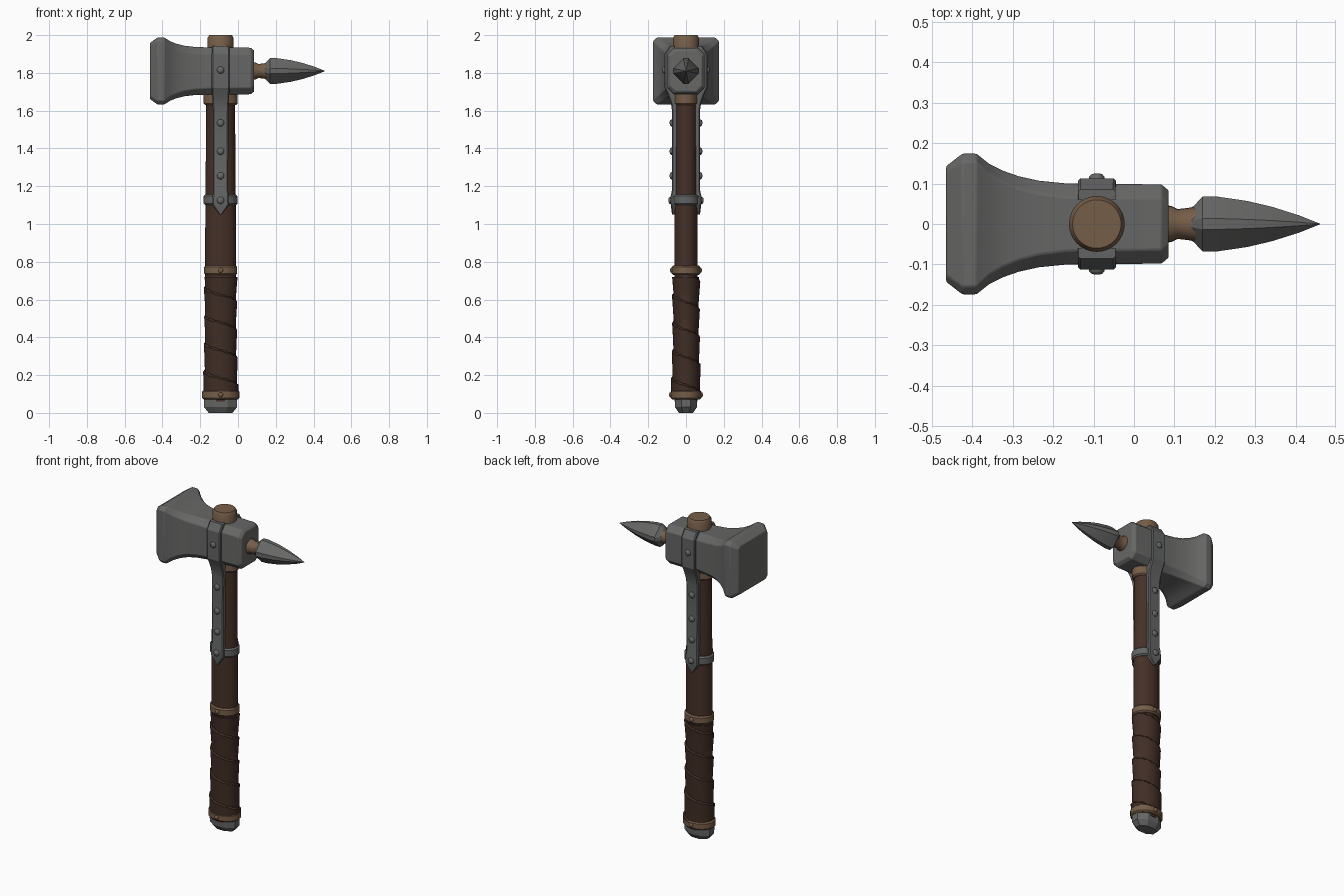
import bpy, math
from math import pi, cos, sin
from mathutils import Vector

if "Cube" in bpy.data.objects:
    bpy.data.objects.remove(bpy.data.objects["Cube"])

AX, HZ = -0.092, 1.81          # shaft axis x, head centre height


def mat(name, c):
    m = bpy.data.materials.new(name)
    m.diffuse_color = (*c, 1)
    m.use_nodes = True
    m.node_tree.nodes["Principled BSDF"].inputs["Base Color"].default_value = m.diffuse_color
    return m


IRON = mat("iron grey", (0.135, 0.135, 0.133))
STRAP = mat("strap grey", (0.125, 0.127, 0.128))
WOOD = mat("dark wood", (0.060, 0.030, 0.021))
WRAP = mat("leather brown", (0.052, 0.027, 0.019))
TAN = mat("tan leather", (0.180, 0.110, 0.065))


def loft(name, rings, material, bevel=0, angle=35):
    """Skin a list of equal-length point rings, with capped ends."""
    n = len(rings[0])
    verts = [p for r in rings for p in r]
    faces = [tuple(reversed(range(n))), tuple(range(len(verts) - n, len(verts)))]
    for i in range(len(rings) - 1):
        for j in range(n):
            a, b = i * n + j, i * n + (j + 1) % n
            faces.append((a, b, b + n, a + n))
    me = bpy.data.meshes.new(name)
    me.from_pydata(verts, [], faces)
    me.materials.append(material)
    ob = bpy.data.objects.new(name, me)
    bpy.context.collection.objects.link(ob)
    bpy.ops.object.select_all(action='DESELECT')
    ob.select_set(True)
    bpy.context.view_layer.objects.active = ob
    bpy.ops.object.mode_set(mode='EDIT')
    bpy.ops.mesh.select_all(action='SELECT')
    bpy.ops.mesh.normals_make_consistent(inside=False)
    bpy.ops.object.mode_set(mode='OBJECT')
    if bevel:
        b = ob.modifiers.new("bevel", 'BEVEL')
        b.width, b.segments, b.limit_method = bevel, 2, 'ANGLE'
    bpy.ops.object.shade_smooth_by_angle(angle=math.radians(angle))
    return ob


def oval(z, rx, ry, n=32, off=0.0):
    return [(AX + rx * cos(2 * pi * j / n + off), ry * sin(2 * pi * j / n + off), z) for j in range(n)]


def turned(name, prof, material, n=32, off=0.0, angle=35):
    return loft(name, [oval(z, rx, ry, n, off) for z, rx, ry in prof], material, 0, angle)


def section(x, hy, hz, c):
    """Chamfered rectangle across the head."""
    return [(x, y, HZ + z) for y, z in (
        (hy, hz - c), (hy - c, hz), (c - hy, hz), (-hy, hz - c),
        (-hy, c - hz), (c - hy, -hz), (hy - c, -hz), (hy, c - hz))]


def band(name, z0, z1, rx, ry, material):
    c = 0.008
    turned(name, [(z0, rx - c, ry - c), (z0 + c, rx, ry), (z1 - c, rx, ry), (z1, rx - c, ry - c)], material)


# shaft and faceted pommel
turned("shaft", [(0.06, 0.082, 0.062), (0.9, 0.082, 0.062), (1.3, 0.079, 0.061), (1.64, 0.076, 0.060),
                 (1.95, 0.064, 0.064)], WOOD)
turned("pommel", [(0.0, 0.068, 0.04), (0.03, 0.094, 0.062), (0.085, 0.094, 0.065)],
       IRON, 8, pi / 8, 20)

# spiral leather grip: radius steps along a helix
rings = []
for i in range(123):
    z = 0.11 + 0.005 * i
    t = (z - 0.42) / 0.31
    ring = []
    for j in range(40):
        a = 2 * pi * j / 40
        r = 0.009 * ((z / 0.147 + a / (2 * pi)) % 1.0) + 0.006 * t * t - 0.003 * t - 0.003
        ring.append((AX + (0.082 + r) * cos(a), (0.068 + r) * sin(a), z))
    rings.append(ring)
loft("leather_grip", rings, WRAP, 0, 40)

# bands along the shaft
band("lower_band", 0.072, 0.120, 0.099, 0.081, TAN)
band("upper_grip_band", 0.73, 0.780, 0.088, 0.076, TAN)
band("strap_ring", 1.10, 1.155, 0.090, 0.074, STRAP)
band("neck_collar", 1.63, 1.70, 0.090, 0.066, TAN)

# top peg
turned("top_peg", [(1.90, 0.068, 0.068), (1.985, 0.069, 0.069), (2.0, 0.060, 0.060)], TAN)

# hammer head: flared striking face into a chamfered block
loft("hammer_head", [section(*s) for s in (
    (-0.465, 0.143, 0.150, 0.016), (-0.425, 0.174, 0.177, 0.020), (-0.390, 0.174, 0.177, 0.020),
    (-0.360, 0.150, 0.158, 0.024), (-0.325, 0.132, 0.144, 0.027), (-0.285, 0.118, 0.134, 0.030),
    (-0.235, 0.107, 0.128, 0.032), (-0.165, 0.100, 0.125, 0.034), (0.068, 0.098, 0.123, 0.034),
    (0.086, 0.083, 0.108, 0.030))], IRON, 0.004, 30)


# spike socket and spike, lofted along x
def round_x(x, r, n=20):
    return [(x, r * cos(2 * pi * j / n), HZ + r * sin(2 * pi * j / n)) for j in range(n)]


def diamond(x, r, k=0.2):
    pts = []
    for q in range(4):
        for s in (-1, 1):
            u, v = r, s * r * k
            a = q * pi / 2
            pts.append((x, u * cos(a) - v * sin(a), HZ + u * sin(a) + v * cos(a)))
    return pts


loft("spike_socket", [round_x(x, r) for x, r in (
    (0.07, 0.046), (0.092, 0.045), (0.108, 0.037), (0.135, 0.040), (0.155, 0.044))], TAN)
loft("spike", [diamond(x, r) for x, r in (
    (0.138, 0.036), (0.150, 0.047), (0.170, 0.068), (0.205, 0.068), (0.28, 0.057),
    (0.34, 0.043), (0.41, 0.021), (0.46, 0.001))], IRON, 0, 25)


# riveted straps, front and back
def rivet(name, y, z, r, side, material, x=AX):
    n = 12
    loft(name, [[(x + k * r * cos(2 * pi * j / n), side * (y + h * r), z + k * r * sin(2 * pi * j / n))
                 for j in range(n)] for h, k in ((-0.5, 1), (0.2, 1), (0.5, 0.75), (0.65, 0.3))], material, 0, 50)


for side, tag in ((-1, "front"), (1, "back")):
    rings = []
    for z, out, inn, w in ((1.05, 0.074, 0.05, 0.004), (1.09, 0.079, 0.05, 0.036), (1.105, 0.081, 0.05, 0.044),
                           (1.15, 0.081, 0.05, 0.042), (1.18, 0.074, 0.05, 0.040), (1.60, 0.074, 0.05, 0.041),
                           (1.64, 0.080, 0.05, 0.043), (1.69, 0.098, 0.06, 0.046), (1.72, 0.113, 0.07, 0.047),
                           (1.90, 0.113, 0.07, 0.047), (1.943, 0.086, 0.06, 0.046)):
        c = min(0.006, w * 0.5)
        rings.append([(AX + dx, side * y, z) for dx, y in (
            (-w, inn), (-w, out - c), (c - w, out), (w - c, out), (w, out - c), (w, inn))])
    loft(tag + "_strap", rings, STRAP, 0, 25)
    for z, y in ((1.815, 0.113), (1.535, 0.074), (1.385, 0.074), (1.255, 0.074), (1.125, 0.081)):
        rivet(tag + "_strap_rivet", y, z, 0.019, side, IRON)
    for z, y in ((0.755, 0.076), (0.096, 0.081)):
        rivet(tag + "_band_rivet", y, z, 0.013, side, TAN)
